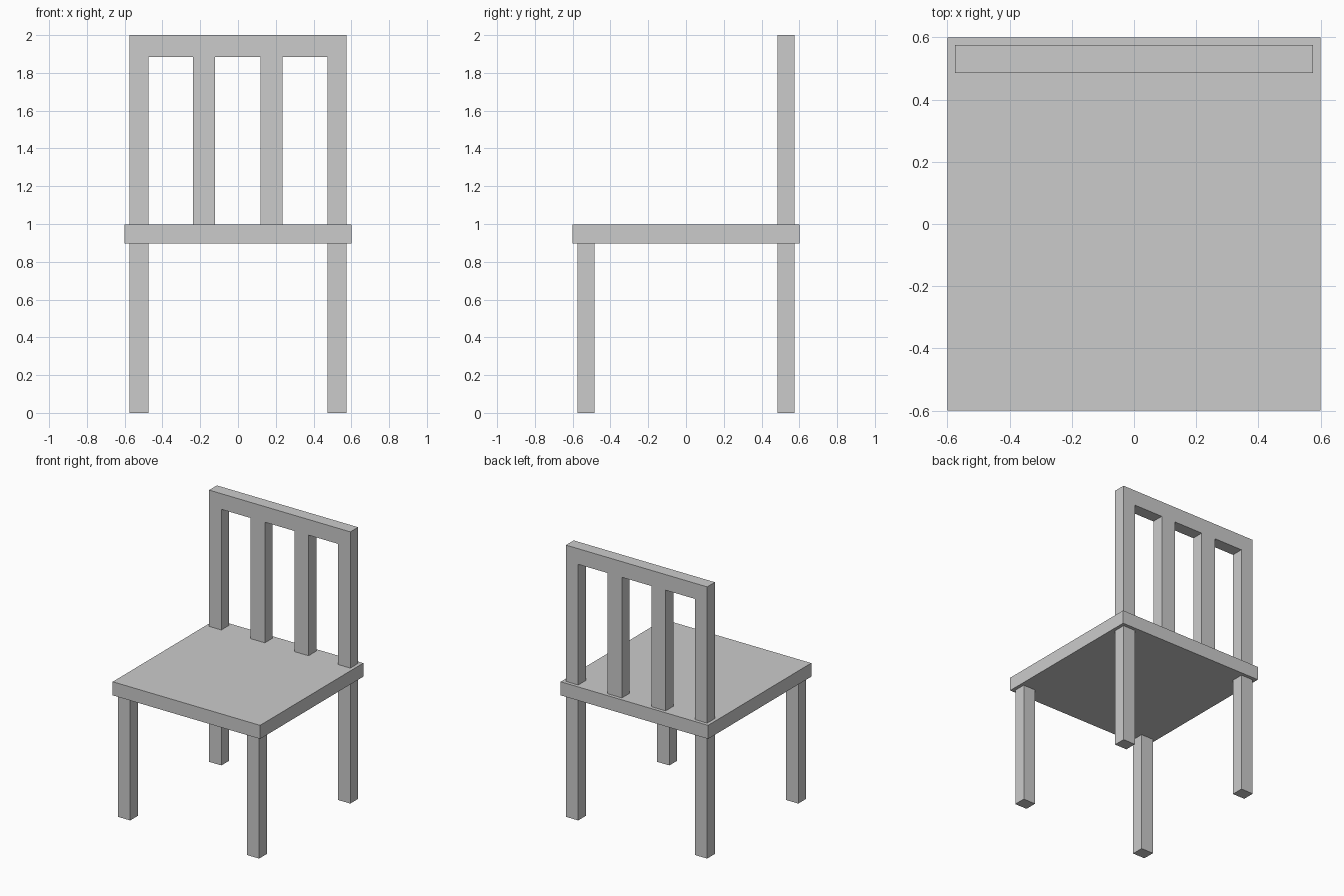
import bpy, bmesh

if "Cube" in bpy.data.objects:
    bpy.data.objects.remove(bpy.data.objects["Cube"])

# Shared dimensions
SEAT_BOTTOM, SEAT_TOP, TOP = 0.897, 0.997, 2.0
RAIL_BOTTOM = 1.885
INNER_Y, OUTER_Y = 0.485, 0.575
INNER_X, OUTER_X = 0.475, 0.575


def finish(name, bm):
    bmesh.ops.recalc_face_normals(bm, faces=bm.faces)
    mesh = bpy.data.meshes.new(name)
    bm.to_mesh(mesh)
    bm.free()
    obj = bpy.data.objects.new(name, mesh)
    bpy.context.collection.objects.link(obj)
    return obj


def box(name, lo, hi):
    bm = bmesh.new()
    bmesh.ops.create_cube(bm, size=1)
    for v in bm.verts:
        v.co = [(a + b) / 2 + c * (b - a) for a, b, c in zip(lo, hi, v.co)]
    return finish(name, bm)


# Seat
box("seat", (-0.6, -0.6, SEAT_BOTTOM), (0.6, 0.6, SEAT_TOP))

# Four legs
for side, sx in (("left", -1), ("right", 1)):
    for end, sy in (("front", -1), ("back", 1)):
        xs = sorted((sx * INNER_X, sx * OUTER_X))
        ys = sorted((sy * INNER_Y, sy * OUTER_Y))
        box(f"{end}_{side}_leg", (xs[0], ys[0], 0), (xs[1], ys[1], SEAT_BOTTOM))

# Backrest: comb-shaped profile of top rail, two posts and two slats
uprights = [(-OUTER_X, -INNER_X), (-0.237, -0.121), (0.119, 0.235), (INNER_X, OUTER_X)]
profile = []
for x0, x1 in uprights:
    profile += [(x0, RAIL_BOTTOM), (x0, SEAT_TOP), (x1, SEAT_TOP), (x1, RAIL_BOTTOM)]
profile[0] = (-OUTER_X, TOP)
profile[-1] = (OUTER_X, TOP)

bm = bmesh.new()
face = bm.faces.new([bm.verts.new((x, INNER_Y, z)) for x, z in profile])
extruded = bmesh.ops.extrude_face_region(bm, geom=[face], use_keep_orig=True)["geom"]
moved = [g for g in extruded if isinstance(g, bmesh.types.BMVert)]
bmesh.ops.translate(bm, vec=(0, OUTER_Y - INNER_Y, 0), verts=moved)
finish("backrest", bm)
